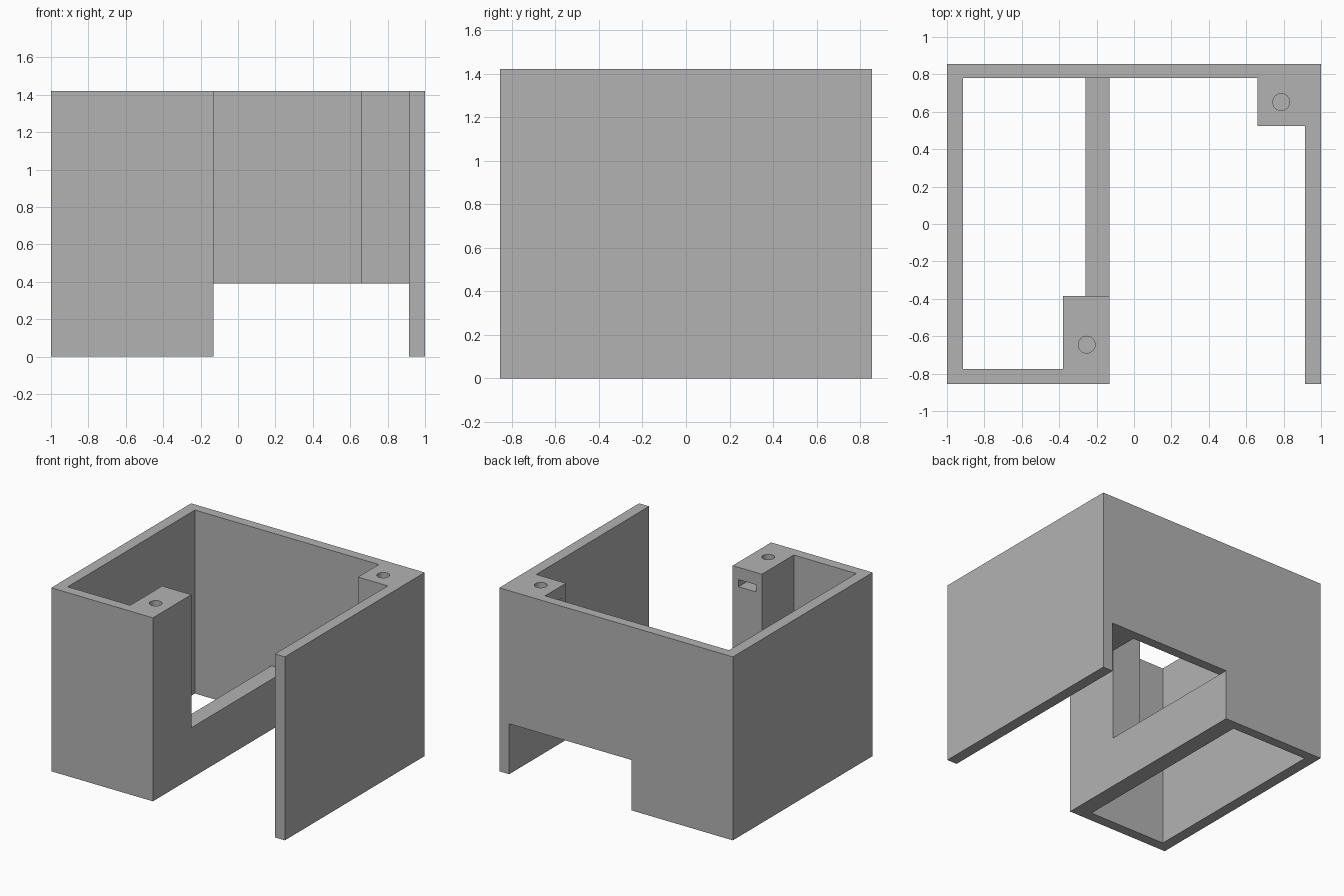
import bpy
import bmesh
import math

cube = bpy.data.objects.get("Cube")
if cube:
    bpy.data.objects.remove(cube, do_unlink=True)

# Overall size and shared planes
HALF_Y, TOP = 0.855, 1.42
IN_X, IN_BACK, IN_FRONT = 0.915, 0.78, -0.775
BAY_X, LOW = -0.13, 0.39
OVER = 1.6          # beyond the body, for clean cuts

grey = bpy.data.materials.new("light grey")
grey.use_nodes = True
grey.diffuse_color = (0.45, 0.45, 0.45, 1)
grey.node_tree.nodes["Principled BSDF"].inputs["Base Color"].default_value = (0.45, 0.45, 0.45, 1)


def prism(name, outline, z0, z1):
    """Extrude a plan outline from z0 up to z1."""
    bm = bmesh.new()
    face = bm.faces.new([bm.verts.new((x, y, z0)) for x, y in outline])
    result = bmesh.ops.extrude_face_region(bm, geom=[face])
    top = [v for v in result["geom"] if isinstance(v, bmesh.types.BMVert)]
    bmesh.ops.translate(bm, verts=top, vec=(0, 0, z1 - z0))
    bmesh.ops.recalc_face_normals(bm, faces=bm.faces)
    mesh = bpy.data.meshes.new(name)
    bm.to_mesh(mesh)
    bm.free()
    mesh.materials.append(grey)
    obj = bpy.data.objects.new(name, mesh)
    bpy.context.collection.objects.link(obj)
    return obj


def box(name, x0, x1, y0, y1, z0, z1):
    return prism(name, [(x0, y0), (x1, y0), (x1, y1), (x0, y1)], z0, z1)


def circle(x, y, r, n=32):
    return [(x + r * math.cos(i * math.tau / n), y + r * math.sin(i * math.tau / n))
            for i in range(n)]


def cut(target, cutter):
    """Subtract the cutter, bake the result and delete the cutter."""
    cutter.hide_render = True
    mod = target.modifiers.new("cut", "BOOLEAN")
    mod.operation, mod.solver, mod.object = "DIFFERENCE", "EXACT", cutter
    bpy.context.view_layer.update()
    baked = bpy.data.meshes.new_from_object(
        target.evaluated_get(bpy.context.evaluated_depsgraph_get()))
    target.modifiers.clear()
    target.data = baked
    bpy.data.objects.remove(cutter, do_unlink=True)


housing = box("housing", -1, 1, -HALF_Y, HALF_Y, 0, TOP)

# Open bay, stepping around the back corner post
cut(housing, prism("bay_cutter", [
    (BAY_X, -OVER), (IN_X, -OVER), (IN_X, 0.525),
    (0.66, 0.525), (0.66, IN_BACK), (BAY_X, IN_BACK)], -0.2, OVER))

# Gap under the back wall and corner post
cut(housing, box("gap_cutter", BAY_X, IN_X, 0, OVER, -0.2, LOW))

# Side compartment: lower shaft, then upper space beside the front post
cut(housing, box("shaft_cutter", -IN_X, -0.26, IN_FRONT, IN_BACK, -0.2, LOW))
cut(housing, prism("upper_cutter", [
    (-IN_X, IN_FRONT), (-0.38, IN_FRONT), (-0.38, -0.385),
    (0, -0.385), (0, IN_BACK), (-IN_X, IN_BACK)], LOW, OVER))

# Blind screw holes and nut slots in the two posts
for x, y in ((-0.253, -0.645), (0.787, 0.652)):
    cut(housing, prism("hole_cutter", circle(x, y, 0.045), 1.1, OVER))
cut(housing, box("front_slot_cutter", -0.328, -0.18, -0.72, -0.3, 1.27, 1.325))
cut(housing, box("back_slot_cutter", 0.6, 0.86, 0.578, 0.726, 1.27, 1.325))

housing.data.name = "housing"
housing.data.materials.clear()
housing.data.materials.append(grey)
for poly in housing.data.polygons:
    poly.material_index = 0
    poly.use_smooth = False
